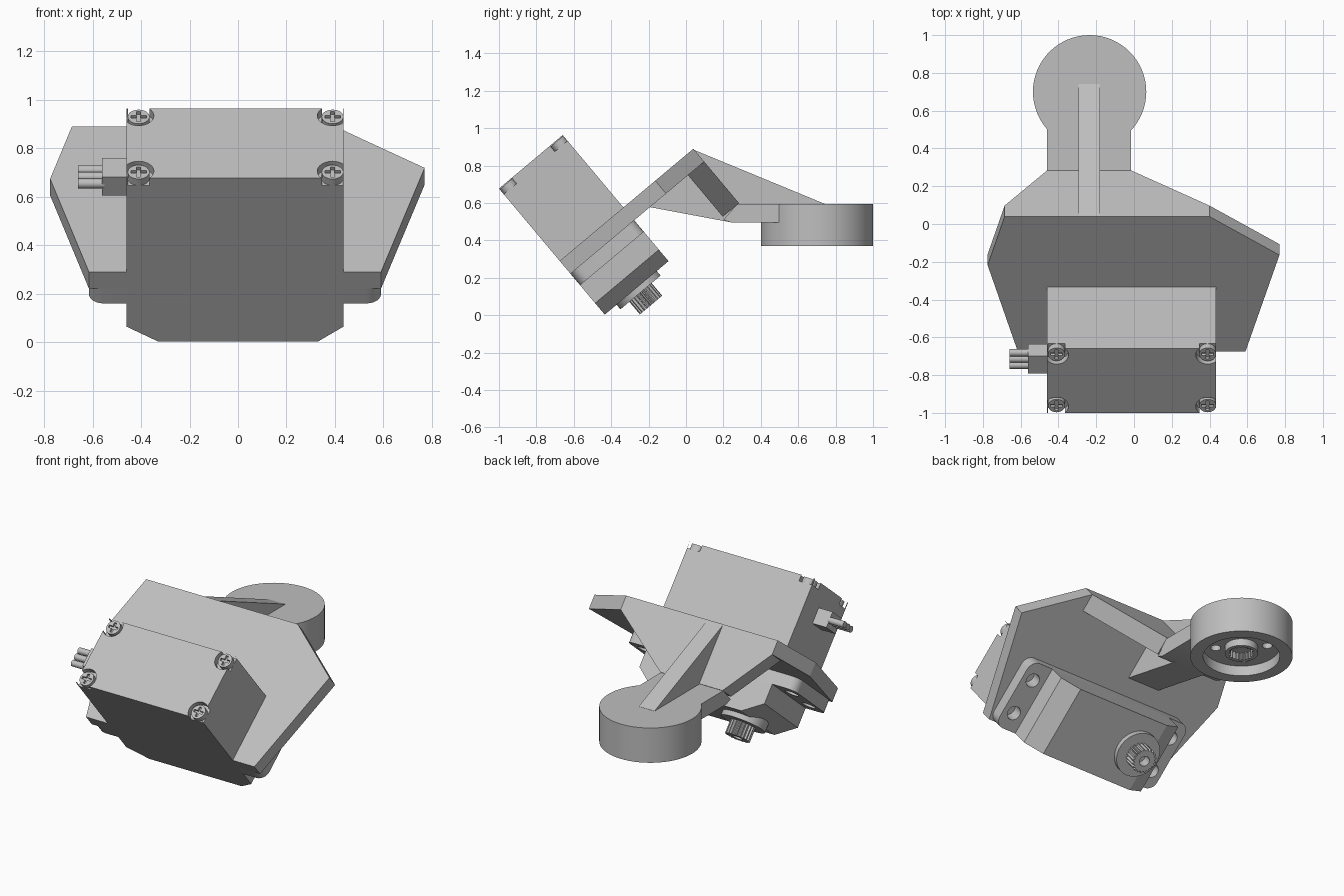
import bpy, math
from mathutils import Matrix, Vector

cube = bpy.data.objects.get("Cube")
if cube:
    bpy.data.objects.remove(cube, do_unlink=True)

grey = bpy.data.materials.new("plain grey")
grey.use_nodes = True
tone = (0.52, 0.52, 0.52, 1)
grey.diffuse_color = tone
grey.node_tree.nodes["Principled BSDF"].inputs["Base Color"].default_value = tone

# Placement frames: flat, tilted motor frame, and two sideways profile frames
FLAT = Matrix.Identity(4)
TILT = Matrix.Translation((0, -1, 0.677)) @ Matrix.Rotation(math.radians(40), 4, 'X')
ACROSS = TILT @ Matrix.Rotation(math.radians(90), 4, 'X')    # outline x/depth, extruded along tilt y
SIDE = Matrix(((0, 0, 1, 0), (1, 0, 0, 0), (0, 1, 0, 0), (0, 0, 0, 1)))  # outline y/z, extruded along x


def prism(name, outline, lo, hi, frame=FLAT):
    """Extrude a counter-clockwise outline from lo to hi in the given frame."""
    n = len(outline)
    verts = [frame @ Vector((x, y, h)) for h in (lo, hi) for x, y in outline]
    faces = [tuple(reversed(range(n))), tuple(range(n, 2 * n))]
    faces += [(i, (i + 1) % n, n + (i + 1) % n, n + i) for i in range(n)]
    mesh = bpy.data.meshes.new(name)
    mesh.from_pydata(verts, [], faces)
    mesh.materials.append(grey)
    ob = bpy.data.objects.new(name, mesh)
    bpy.context.collection.objects.link(ob)
    return ob


def circle(x, y, r, n=32):
    return [(x + r * math.cos(math.tau * i / n), y + r * math.sin(math.tau * i / n)) for i in range(n)]


def gear(x, y, r, depth, teeth=20):
    pts = []
    for i in range(teeth * 4):
        rad = r if i % 4 < 2 else r - depth
        a = math.tau * i / (teeth * 4)
        pts.append((x + rad * math.cos(a), y + rad * math.sin(a)))
    return pts


def rect(x0, x1, y0, y1):
    return [(x0, y0), (x1, y0), (x1, y1), (x0, y1)]


def rounded(x0, x1, y0, y1, r, steps=6):
    pts = []
    for k, (cx, cy) in enumerate(rect(x0 + r, x1 - r, y0 + r, y1 - r)):
        for i in range(steps + 1):
            a = math.pi + (k + i / steps) * math.pi / 2
            pts.append((cx + r * math.cos(a), cy + r * math.sin(a)))
    return pts


def cut(ob, *cutters):
    bpy.context.view_layer.objects.active = ob
    for c in cutters:
        c.hide_render = True
        mod = ob.modifiers.new("cut", 'BOOLEAN')
        mod.operation, mod.solver, mod.object = 'DIFFERENCE', 'EXACT', c
        bpy.ops.object.modifier_apply(modifier=mod.name)
        bpy.data.objects.remove(c, do_unlink=True)


LEFT, RIGHT, DEEP = 0.435, -0.46, 0.445   # motor body extents
MID = DEEP / 2
SHAFT_X = -0.237

# Motor body with bevelled lower ends
body = prism("motor_body", [(RIGHT, -0.8), (-0.33, -0.88), (0.33, -0.88), (LEFT, -0.8),
                            (LEFT, 0), (RIGHT, 0)], -DEEP, 0, ACROSS)

# Corner pockets holding cross-head screws
for sx in (RIGHT + 0.05, LEFT - 0.045):
    for sy in (0.045, DEEP - 0.045):
        cut(body, prism("pocket", circle(sx, sy, 0.063), -0.04, 0.05, TILT))
        screw = prism("cover_screw", circle(sx, sy, 0.045, 24), -0.05, -0.005, TILT)
        for a, b in ((0.032, 0.008), (0.008, 0.032)):
            cut(screw, prism("slot", rect(sx - a, sx + a, sy - b, sy + b), -0.02, 0.02, TILT))

# Mounting flange with four screw holes
flange = prism("mounting_flange", rounded(-0.615, 0.59, 0, DEEP, 0.06), -0.675, -0.595, TILT)
for hx in (-0.54, 0.515):
    for hy in (0.11, DEEP - 0.11):
        cut(flange, prism("hole", circle(hx, hy, 0.043), -0.7, -0.6, TILT))

# Output boss and splined shaft
prism("output_boss", circle(SHAFT_X, MID, 0.14, 48), -0.912, -0.85, TILT)
shaft = prism("splined_shaft", gear(SHAFT_X, MID, 0.078, 0.012), -1.0, -0.9, TILT)
cut(shaft, prism("bore", circle(SHAFT_X, MID, 0.032), -1.05, -0.94, TILT))

# Cable plug and three wires
prism("cable_plug", rect(MID - 0.06, MID + 0.06, -0.23, -0.13), -0.56, RIGHT + 0.01, TILT @ SIDE)
for k in (-1, 0, 1):
    prism("wire", circle(MID + 0.043 * k, -0.18, 0.02, 16), -0.66, -0.55, TILT @ SIDE)

# Bracket plate around the motor
prism("bracket_plate", [(-0.615, 0), (0.59, 0), (0.77, 0.667), (0.4, 0.933),
                        (-0.685, 0.933), (-0.775, 0.597)], -0.595, -0.505, TILT)

# Tapered web folding down from the plate
prism("tapered_web", [(-0.685, -0.595), (-0.46, -0.885), (-0.015, -0.885), (0.4, -0.595),
                      (0.4, -0.58), (-0.685, -0.58)], -0.933, -0.82, ACROSS)

# Arm and its two stiffening ribs
prism("arm", [(0.2, 0.51), (0.243, 0.495), (0.46, 0.495), (0.6, 0.5), (0.6, 0.595), (0.275, 0.595)],
      -0.46, -0.015, SIDE)
prism("upper_rib", [(0.03, 0.82), (0.2, 0.56), (0.74, 0.56), (0.74, 0.596), (0.04, 0.885)],
      -0.293, -0.18, SIDE)
prism("lower_rib", [(-0.195, 0.578), (0.243, 0.496), (0.25, 0.55), (0.05, 0.8), (0.0, 0.75)],
      -0.35, -0.12, SIDE)

# Round hub housing, hollow underneath, with a splined socket
WX, WY = -0.235, 0.7
housing = prism("round_housing", circle(WX, WY, 0.3, 64), 0.37, 0.595)
cut(housing, prism("recess", circle(WX, WY, 0.225, 64), 0.3, 0.435))
for i in range(4):
    a = math.radians(45 + 90 * i)
    cut(housing, prism("hole", circle(WX + 0.152 * math.cos(a), WY + 0.152 * math.sin(a), 0.03, 20), 0.4, 0.5))
socket = prism("splined_socket", circle(WX, WY, 0.097, 40), 0.39, 0.45)
cut(socket, prism("spline", gear(WX, WY, 0.078, 0.012), 0.35, 0.44))

# Smooth round walls, keep hard edges
bpy.ops.object.select_all(action='DESELECT')
for ob in bpy.context.collection.objects:
    if ob.type == 'MESH' and grey.name in ob.data.materials:
        ob.select_set(True)
        bpy.context.view_layer.objects.active = ob
bpy.ops.object.shade_smooth_by_angle(angle=math.radians(25))
